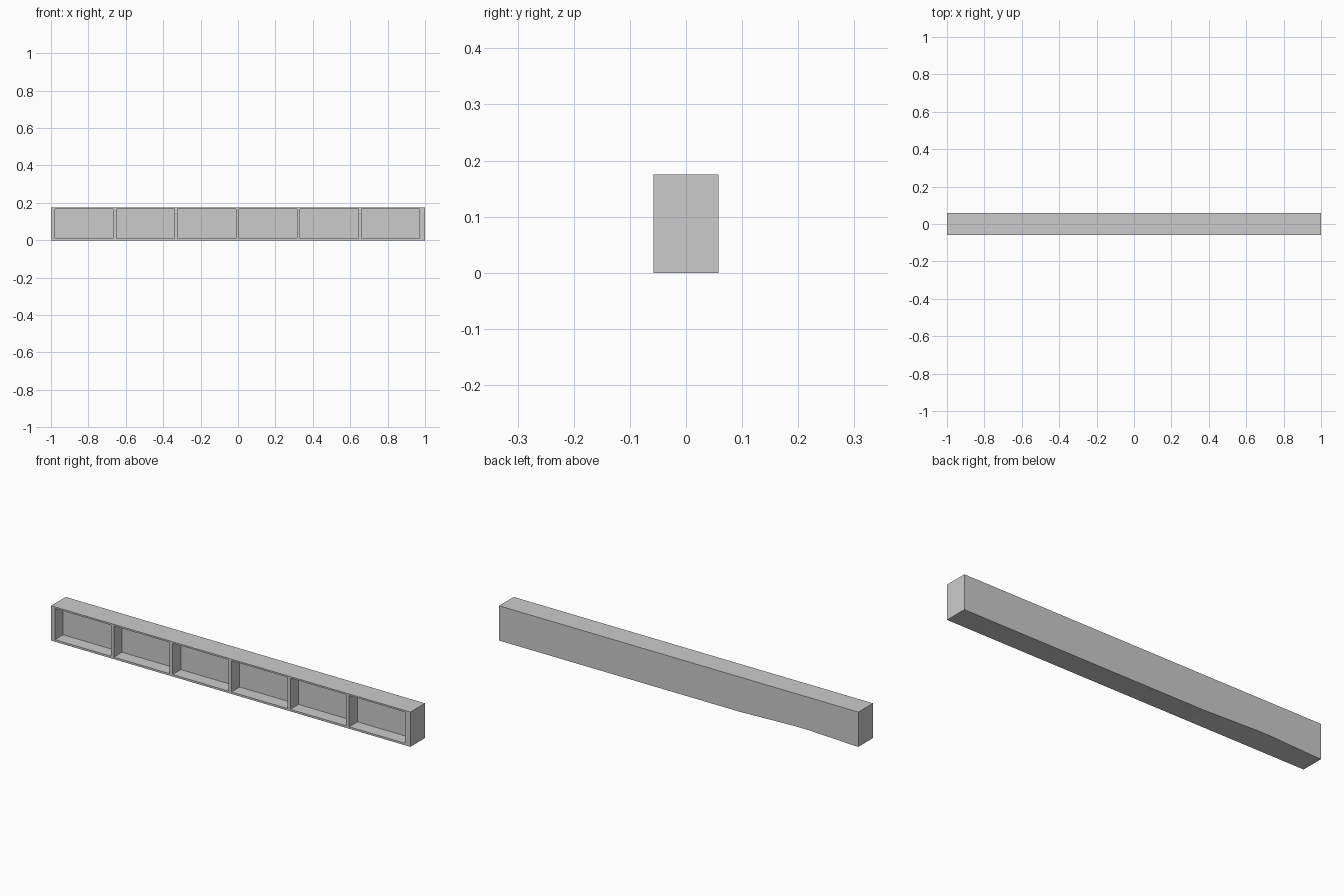
import bpy, bmesh

if "Cube" in bpy.data.objects:
    bpy.data.objects.remove(bpy.data.objects["Cube"])

WIDTH, DEPTH, HEIGHT = 2.0, 0.116, 0.175
CELLS, PITCH, OPENING, START = 6, 0.3275, 0.311, -0.978
RECESS = 0.065
FRONT, BACK = -DEPTH / 2, DEPTH / 2

# Front grid: end panels, openings and dividers across; bottom, opening, top upwards
xs = [-WIDTH / 2]
for i in range(CELLS):
    xs += [START + i * PITCH, START + i * PITCH + OPENING]
xs.append(WIDTH / 2)
zs = [0, 0.01, 0.167, HEIGHT]

bm = bmesh.new()
grid = [[bm.verts.new((x, FRONT, z)) for z in zs] for x in xs]
front = {}
for i in range(len(xs) - 1):
    for j in range(len(zs) - 1):
        front[i, j] = bm.faces.new((grid[i][j], grid[i + 1][j],
                                    grid[i + 1][j + 1], grid[i][j + 1]))

# Solid body behind the front frame
back = bmesh.ops.extrude_face_region(bm, geom=list(front.values()), use_keep_orig=True)
for v in back["geom"]:
    if isinstance(v, bmesh.types.BMVert):
        v.co.y = BACK
        # slight lift of the rear bottom edge at the first divider
        if v.co.z == 0 and -0.7 < v.co.x < -0.6:
            v.co.z = 0.012

# Open compartments pushed in from the front
cells = [front[i, 1] for i in range(1, 2 * CELLS, 2)]
pushed = bmesh.ops.extrude_discrete_faces(bm, faces=cells)
for face in pushed["faces"]:
    for v in face.verts:
        v.co.y = FRONT + RECESS

bmesh.ops.recalc_face_normals(bm, faces=bm.faces)
mesh = bpy.data.meshes.new("cubby_shelf")
bm.to_mesh(mesh)
bm.free()
shelf = bpy.data.objects.new("cubby_shelf", mesh)
bpy.context.collection.objects.link(shelf)
